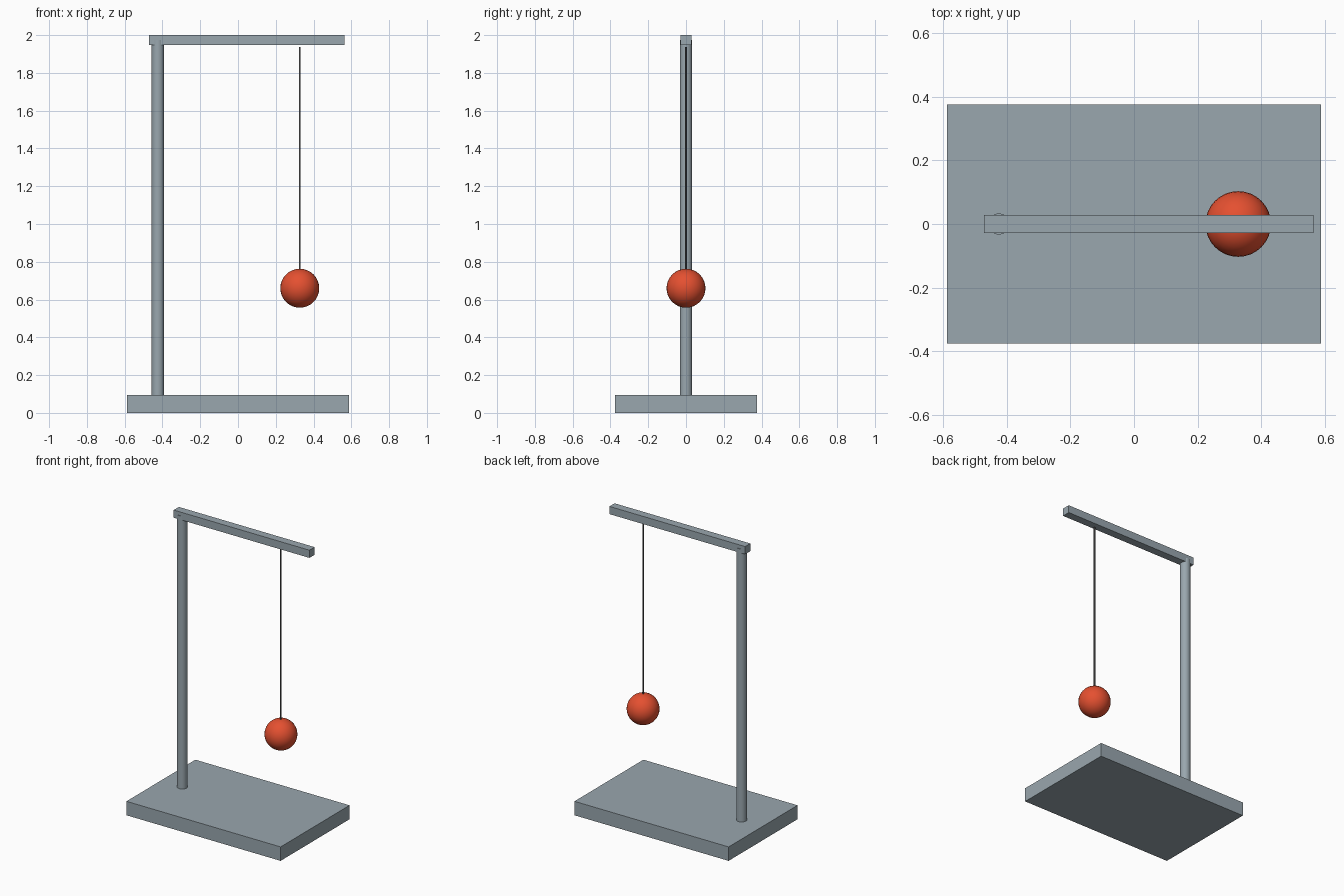
import bpy
import math

cube = bpy.data.objects.get("Cube")
if cube:
    bpy.data.objects.remove(cube, do_unlink=True)


def make_paint(name, rgb):
    color = (*rgb, 1)
    paint = bpy.data.materials.new(name)
    paint.use_nodes = True
    paint.diffuse_color = color
    paint.node_tree.nodes["Principled BSDF"].inputs["Base Color"].default_value = color
    return paint


def box(name, low, high, paint):
    center = [(a + b) / 2 for a, b in zip(low, high)]
    bpy.ops.mesh.primitive_cube_add(size=1, location=center)
    obj = bpy.context.object
    obj.name = name
    obj.scale = [b - a for a, b in zip(low, high)]
    bpy.ops.object.transform_apply(location=False, rotation=False, scale=True)
    obj.data.materials.append(paint)


def rod(name, x, radius, bottom, top, sides, paint):
    bpy.ops.mesh.primitive_cylinder_add(
        vertices=sides, radius=radius, depth=top - bottom,
        location=(x, 0, (bottom + top) / 2))
    obj = bpy.context.object
    obj.name = name
    bpy.ops.object.shade_smooth_by_angle(angle=math.radians(40))
    obj.data.materials.append(paint)


slate = make_paint("slate", (0.32, 0.385, 0.425))
dark_grey = make_paint("dark_grey", (0.1, 0.1, 0.1))
orange_red = make_paint("orange_red", (0.78, 0.08, 0.03))

BALL_X, BALL_Z, BALL_RADIUS = 0.327, 0.66, 0.103

# Stand: base plate, round post and square arm
box("base", (-0.587, -0.375, 0), (0.587, 0.375, 0.096), slate)
rod("post", -0.424, 0.033, 0.09, 1.975, 32, slate)
box("top_arm", (-0.47, -0.028, 1.947), (0.564, 0.028, 2), slate)

# Hanging cord, running into the top of the ball
rod("cord", BALL_X, 0.005, BALL_Z + BALL_RADIUS - 0.01, 1.937, 12, dark_grey)

# Pendulum ball
bpy.ops.mesh.primitive_uv_sphere_add(
    segments=32, ring_count=16, radius=BALL_RADIUS,
    location=(BALL_X, 0, BALL_Z))
ball = bpy.context.object
ball.name = "ball"
bpy.ops.object.shade_smooth()
ball.data.materials.append(orange_red)
